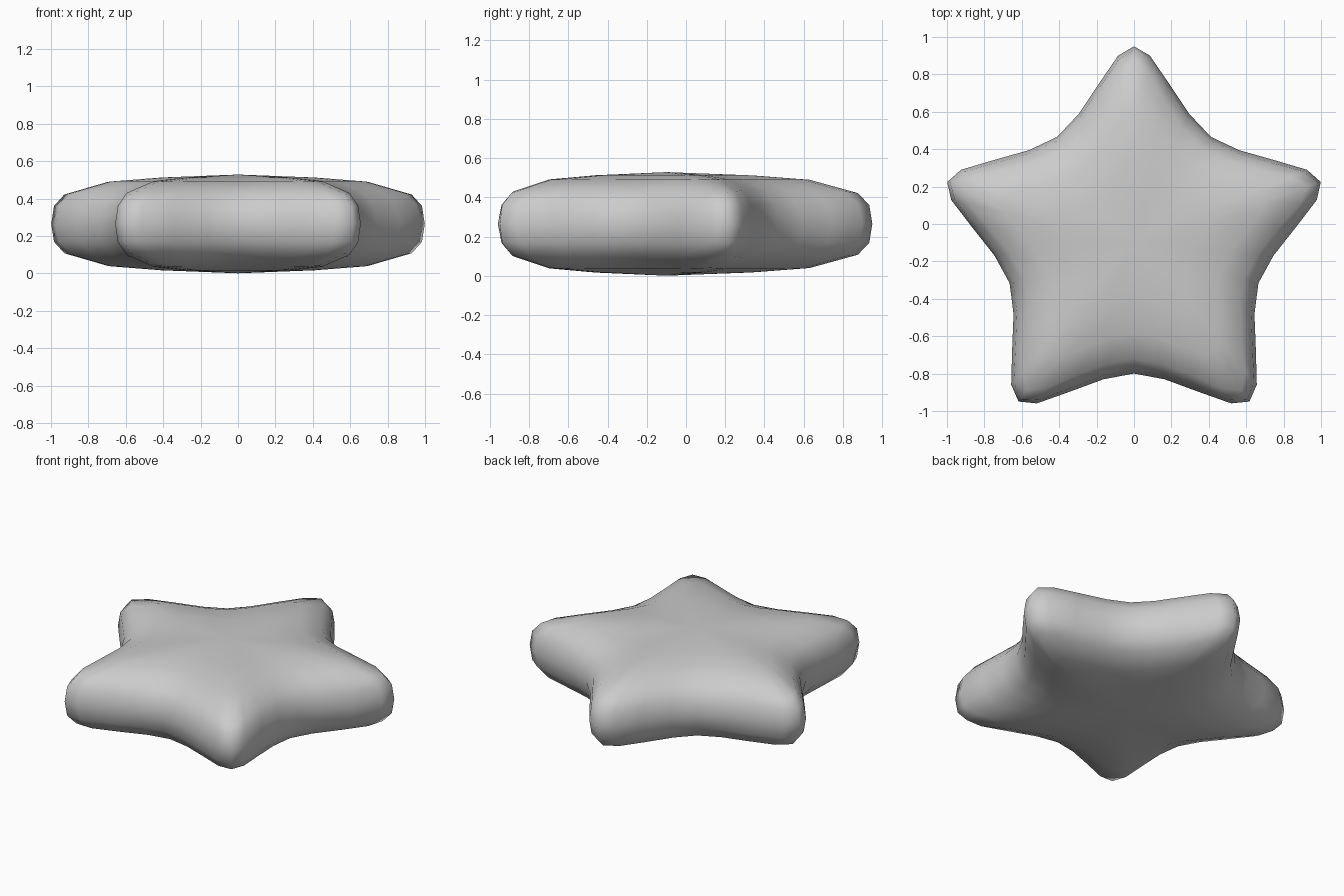
import bpy, bmesh, math

if "Cube" in bpy.data.objects:
    bpy.data.objects.remove(bpy.data.objects["Cube"])

CENTRE_Y, MID_Z, HALF = -0.1, 0.265, 0.264

# Half of one star arm, from the tip to the notch (arm points along +y)
half_arm = [(0, 1.05), (0.085, 1.0), (0.19, 0.847), (0.297, 0.687), (0.411, 0.566)]
arm = [(-x, y) for x, y in half_arm[:0:-1]] + half_arm[:-1]

# Puffy rim profile: (scale at tip, scale at notch, height at tip, height at notch)
rings = [(0.42, 0.42, 0.247, 0.249),
         (0.695, 0.69, 0.225, 0.229),
         (0.93, 0.885, 0.157, 0.174),
         (0.985, 0.972, 0.096, 0.098),
         (1.0, 1.0, 0.0, 0.0)]
profile = [r + (1,) for r in rings] + [r + (-1,) for r in rings[-2::-1]]

bm = bmesh.new()
loops = []
for s_tip, s_notch, z_tip, z_notch, side in profile:
    loop = []
    for k in range(5):
        a = -k * math.tau / 5
        for i, (x, y) in enumerate(arm):
            t = min(1, abs(i - 4) / 2)          # 0 at the tip, 1 along the flank
            s = s_tip + (s_notch - s_tip) * t
            z = z_tip + (z_notch - z_tip) * t
            loop.append(bm.verts.new((s * (x * math.cos(a) - y * math.sin(a)),
                                      s * (x * math.sin(a) + y * math.cos(a)) + CENTRE_Y,
                                      MID_Z + side * z)))
    loops.append(loop)

# Skin the rings, then close top and bottom with a fan
n = len(loops[0])
for a, b in zip(loops, loops[1:]):
    for i in range(n):
        j = (i + 1) % n
        bm.faces.new((a[i], a[j], b[j], b[i]))
for loop, side in ((loops[0], 1), (loops[-1], -1)):
    c = bm.verts.new((0, CENTRE_Y, MID_Z + side * HALF))
    for i in range(n):
        bm.faces.new((c, loop[i], loop[(i + 1) % n]))
bmesh.ops.recalc_face_normals(bm, faces=bm.faces)
for f in bm.faces:
    f.smooth = True

mesh = bpy.data.meshes.new("puffy_star")
bm.to_mesh(mesh)
bm.free()
star = bpy.data.objects.new("puffy_star", mesh)
bpy.context.collection.objects.link(star)
